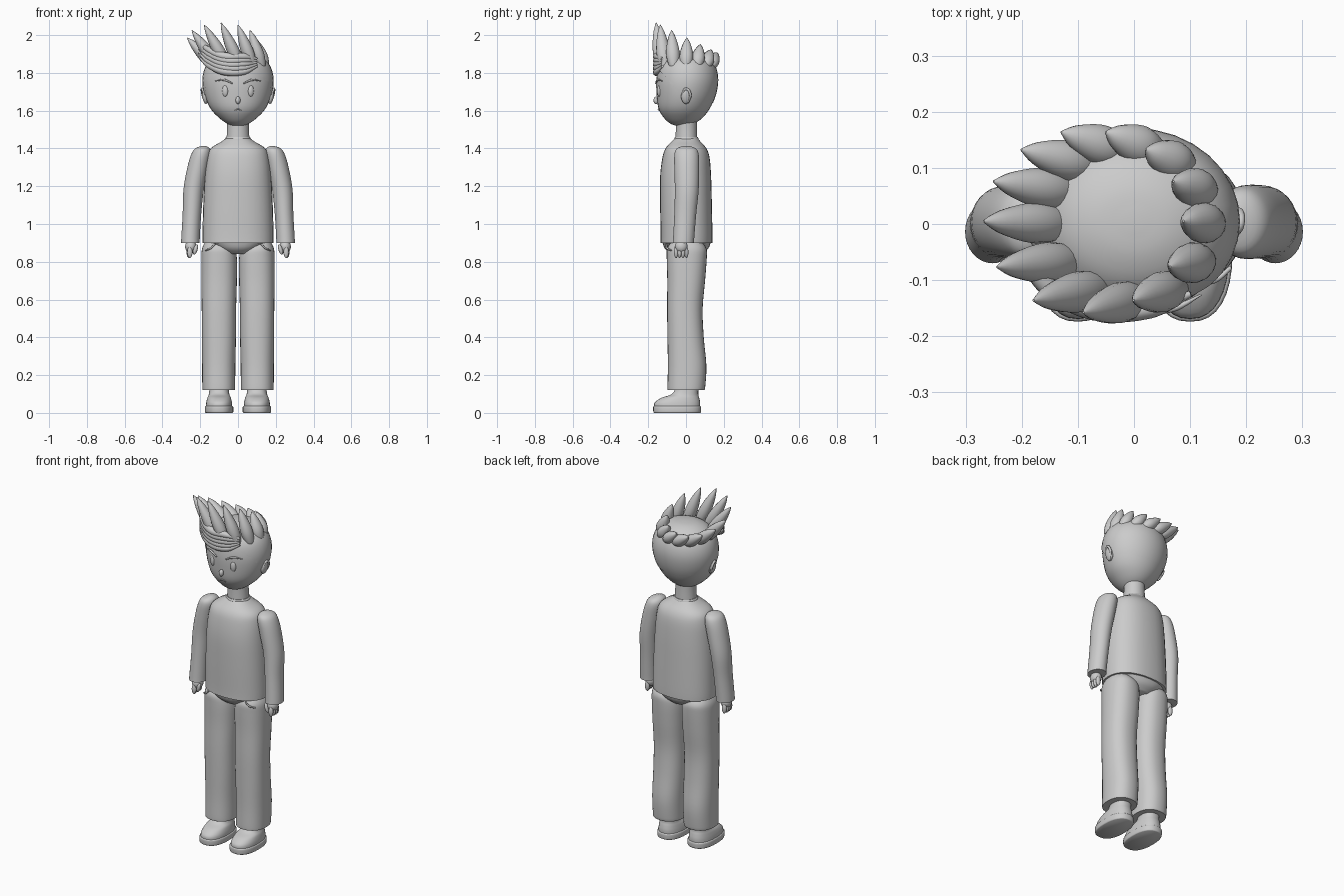
import bpy, bmesh, math
from mathutils import Vector

if "Cube" in bpy.data.objects:
    bpy.data.objects.remove(bpy.data.objects["Cube"], do_unlink=True)

grey = bpy.data.materials.new("plain grey")
grey.use_nodes = True
grey.diffuse_color = (0.6, 0.6, 0.6, 1)
grey.node_tree.nodes["Principled BSDF"].inputs["Base Color"].default_value = (0.6, 0.6, 0.6, 1)


def add(name, data):
    obj = bpy.data.objects.new(name, data)
    data.materials.append(grey)
    bpy.context.collection.objects.link(obj)
    return obj


def smooth_rows(rows, steps):
    """Catmull-Rom interpolation between cross-section rows."""
    rows = [Vector(r) for r in rows]
    out = []
    for i in range(len(rows) - 1):
        b, c = rows[i], rows[i + 1]
        a, d = rows[max(i - 1, 0)], rows[min(i + 2, len(rows) - 1)]
        for k in range(steps):
            t = k / steps
            out.append(0.5 * (2 * b + (c - a) * t + (2 * a - 5 * b + 4 * c - d) * t * t
                              + (3 * b - a - 3 * c + d) * t ** 3))
    return out + [rows[-1]]


def loft(name, rows, power=2.0, steps=4, sides=32):
    """Stack rounded rings; each row is z, centre x, centre y, half width, half depth."""
    bm = bmesh.new()
    rings = []
    for z, cx, cy, rx, ry in smooth_rows(rows, steps):
        ring = []
        for i in range(sides):
            a = math.tau * i / sides
            c, s = math.cos(a), math.sin(a)
            x = math.copysign(abs(c) ** (2 / power), c) * rx
            y = math.copysign(abs(s) ** (2 / power), s) * ry
            ring.append(bm.verts.new((cx + x, cy + y, z)))
        rings.append(ring)
    for low, high in zip(rings, rings[1:]):
        for i in range(sides):
            j = (i + 1) % sides
            bm.faces.new((low[i], low[j], high[j], high[i]))
    bm.faces.new(rings[0][::-1])
    bm.faces.new(rings[-1])
    mesh = bpy.data.meshes.new(name)
    bm.to_mesh(mesh)
    bm.free()
    return add(name, mesh)


def ball(name, loc, size, tilt=(0, 0, 0)):
    mesh = bpy.data.meshes.new(name)
    bm = bmesh.new()
    bmesh.ops.create_uvsphere(bm, u_segments=20, v_segments=12, radius=1)
    bm.to_mesh(mesh)
    bm.free()
    obj = add(name, mesh)
    obj.location, obj.scale, obj.rotation_euler = loc, size, tilt
    return obj


def tube(name, points, radius, widths):
    curve = bpy.data.curves.new(name, "CURVE")
    curve.dimensions = "3D"
    curve.bevel_depth, curve.bevel_resolution = radius, 3
    curve.use_fill_caps = True
    line = curve.splines.new("BEZIER")
    line.bezier_points.add(len(points) - 1)
    for p, co, w in zip(line.bezier_points, points, widths):
        p.co, p.radius = co, w
        p.handle_left_type = p.handle_right_type = "AUTO"
    return add(name, curve)


# Head and neck
head_rows = [(1.515, 0, -.02, .015, .015), (1.53, 0, -.02, .055, .06), (1.56, 0, -.015, .098, .1),
             (1.61, 0, -.01, .145, .135), (1.68, 0, 0, .175, .155), (1.76, 0, .005, .185, .162),
             (1.83, 0, .005, .168, .148), (1.88, 0, .005, .125, .11), (1.905, 0, .005, .07, .06),
             (1.912, 0, .005, .01, .01)]
loft("head", head_rows)
loft("neck", [(1.43, 0, .002, .062, .058), (1.5, 0, .002, .058, .056), (1.56, 0, .002, .058, .056)])

# Hair cap, trimmed along the hairline
cap = loft("hair_cap", [(z + .004, x, y, rx + .004, ry + .004) for z, x, y, rx, ry in head_rows])
bm = bmesh.new()
bm.from_mesh(cap.data)
for point, normal in (((0, -.1, 1.765), (0, .77, .64)), ((0, 0, 1.67), (0, .2, .98))):
    bmesh.ops.bisect_plane(bm, geom=bm.verts[:] + bm.edges[:] + bm.faces[:],
                           plane_co=point, plane_no=normal, clear_inner=True)
bm.to_mesh(cap.data)
bm.free()

# Ring of swept-over hair spikes
angles = [180 * i / 7 for i in range(7)] + [180 + 30 * i for i in range(6)]
for deg in angles:
    c, s = math.cos(math.radians(deg)), math.sin(math.radians(deg))
    base = Vector((.012 + .133 * c, .13 * s, 1.832))
    tip = Vector((-.09 + .178 * c, .005 + .163 * s, 1.985 - .08 * s))
    axis = tip - base
    n = axis.length
    spike = loft("hair_spike", [(-.012, 0, 0, .006, .006), (0, 0, 0, .022, .02), (.25 * n, 0, 0, .035, .032),
                                (.5 * n, 0, 0, .034, .031), (.8 * n, 0, 0, .02, .018), (n, 0, 0, .002, .002)],
                 sides=16)
    spike.location = base
    spike.rotation_euler = axis.to_track_quat("Z", "Y").to_euler()

# Fringe strands sweeping across the forehead
for i in range(5):
    h = .02 * i
    tube("fringe_strand", [(.1, -.125, 1.835 + .5 * h), (.03, -.15, 1.807 + h), (-.07, -.15, 1.808 + h),
                           (-.15, -.115, 1.84 + h), (-.21, -.06, 1.885 + h)],
         .02, [.3, .9, 1.1, .9, .15])

# Face
ball("nose", (0, -.158, 1.655), (.013, .014, .02))
tube("mouth", [(-.018, -.143, 1.6), (0, -.146, 1.608), (.018, -.143, 1.6)], .004, [.4, 1, .4])
for side in (-1, 1):
    ball("eye", (side * .068, -.142, 1.705), (.016, .011, .03), (0, 0, side * .3))
    tube("eyebrow", [(side * .03, -.16, 1.745), (side * .075, -.149, 1.763), (side * .12, -.126, 1.757)],
         .006, [.6, 1, .3])
    ball("ear", (side * .176, 0, 1.675), (.014, .026, .04), (0, side * .2, 0))
    tube("ear_rim", [(side * .182, -.02, 1.69), (side * .19, 0, 1.715), (side * .188, .022, 1.69),
                     (side * .172, .01, 1.64)], .007, [.6, 1, 1, .6])

# Sweater body with collar
loft("sweater", [(.9, 0, .003, .188, .137), (.95, 0, .003, .188, .137), (1.1, 0, 0, .184, .137),
                 (1.25, 0, -.002, .176, .135), (1.35, 0, 0, .165, .125), (1.4, 0, 0, .145, .108),
                 (1.435, 0, 0, .09, .078), (1.452, 0, .002, .066, .062)], power=2.3)
loft("collar", [(1.435, 0, .002, .068, .064), (1.45, 0, .002, .069, .065), (1.46, 0, .002, .063, .06)])

# Trouser seat
loft("trouser_seat", [(.84, 0, .003, .07, .08), (.87, 0, .003, .12, .115), (.91, 0, .003, .18, .13)], power=2.3)

for side in (-1, 1):
    # Sleeve
    loft("sleeve", [(z, side * x, y, rx, ry) for z, x, y, rx, ry in (
        (.9, .252, -.014, .049, .056), (.93, .251, -.012, .049, .056), (1.05, .244, -.004, .049, .058),
        (1.18, .235, .004, .054, .063), (1.3, .212, .004, .056, .066), (1.37, .195, .003, .052, .064),
        (1.4, .188, .002, .038, .05), (1.413, .18, .002, .012, .016))])

    # Hand with fingers and thumb
    ball("palm", (side * .25, -.025, .88), (.03, .034, .035))
    for i in range(4):
        ball("finger", (side * (.255 + .004 * math.sin(i)), -.052 + .018 * i, .85), (.014, .011, .03))
    ball("thumb", (side * .225, -.05, .865), (.011, .012, .028), (0, side * -.3, 0))

    # Trouser leg, slightly bowed
    loft("trouser_leg", [(z, side * x, y, rx, .1 + dy) for z, x, y, rx, dy in (
        (.12, .102, 0, .086, -.003), (.14, .102, .002, .087, 0), (.25, .102, .006, .088, .002),
        (.4, .101, -.002, .09, -.004), (.55, .101, -.006, .091, -.006), (.7, .1, .001, .094, 0),
        (.82, .1, .004, .094, .006), (.87, .105, .004, .085, .004), (.905, .115, .003, .06, -.02))], power=2.3)

    # Pocket edge
    tube("pocket_edge", [(side * .12, -.104, .895), (side * .145, -.1, .872), (side * .172, -.078, .86)],
         .005, [.8, 1, .8])

    # Shoe upper and sole
    loft("shoe_upper", [(.03, side * .1, -.047, .07, .122), (.055, side * .1, -.045, .068, .12),
                        (.08, side * .1, -.03, .062, .1), (.1, side * .1, -.005, .054, .07),
                        (.14, side * .1, .008, .05, .058)], power=2.3)
    loft("shoe_sole", [(0, side * .1, -.047, .071, .122), (.006, side * .1, -.047, .075, .126),
                       (.03, side * .1, -.047, .075, .127), (.036, side * .1, -.047, .071, .123)], power=2.4)

# Smooth shading with sharp rims
bpy.ops.object.select_all(action="DESELECT")
for obj in bpy.context.collection.objects:
    if obj.type == "MESH" and grey.name in obj.data.materials:
        obj.select_set(True)
        bpy.context.view_layer.objects.active = obj
bpy.ops.object.shade_smooth_by_angle(angle=math.radians(40))
